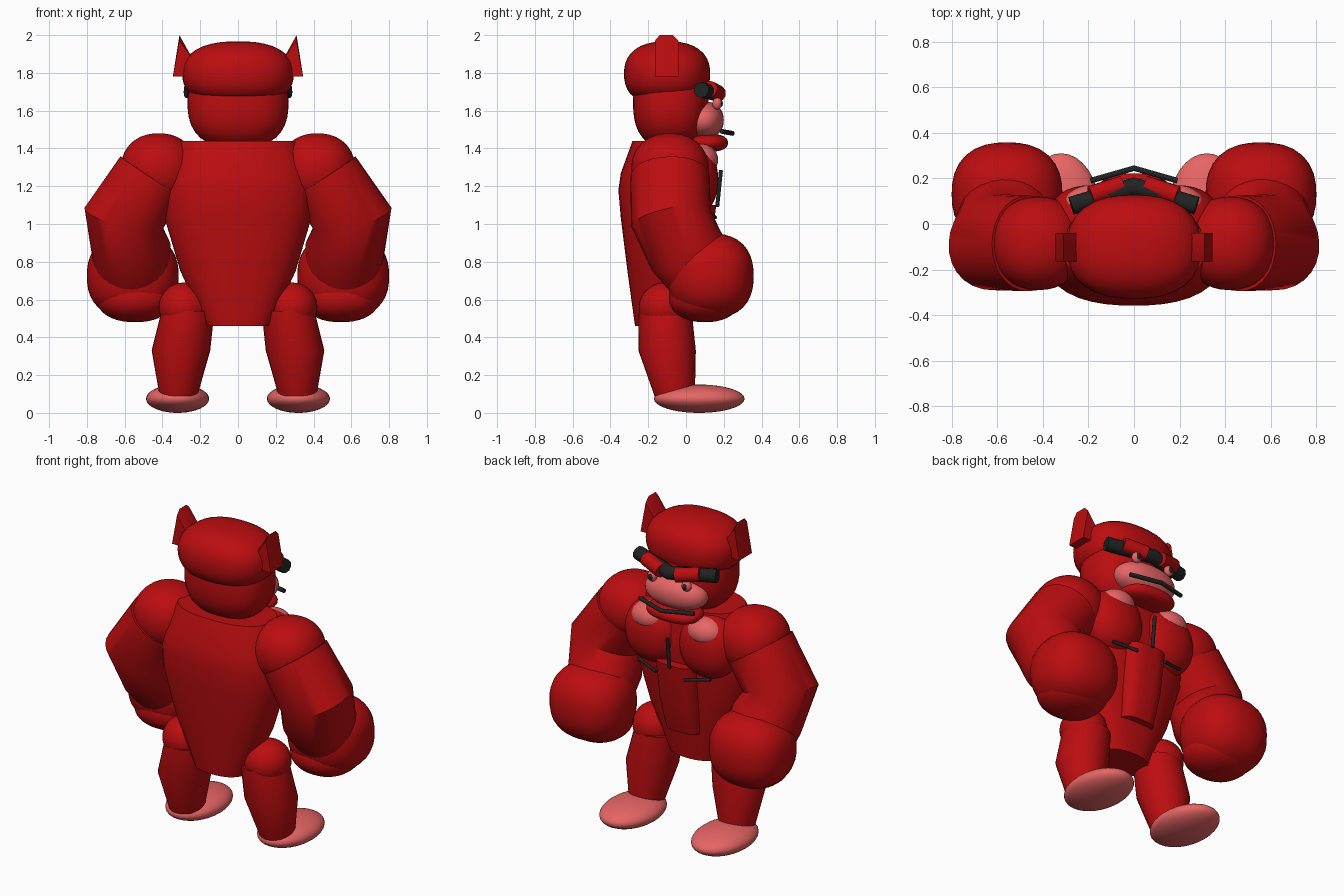
import bpy, bmesh, math
from mathutils import Vector

if "Cube" in bpy.data.objects:
    bpy.data.objects.remove(bpy.data.objects["Cube"])


def material(name, rgb):
    m = bpy.data.materials.new(name)
    m.diffuse_color = (*rgb, 1)
    m.use_nodes = True
    m.node_tree.nodes["Principled BSDF"].inputs["Base Color"].default_value = m.diffuse_color
    return m


RED = material("red fur", (0.50, 0.004, 0.005))
PINK = material("pink skin", (0.80, 0.13, 0.13))
BLACK = material("black", (0.015, 0.017, 0.017))


def finish(name, bm, mat, angle=40):
    bmesh.ops.recalc_face_normals(bm, faces=bm.faces)
    me = bpy.data.meshes.new(name)
    bm.to_mesh(me)
    bm.free()
    me.materials.append(mat)
    ob = bpy.data.objects.new(name, me)
    bpy.context.collection.objects.link(ob)
    bpy.ops.object.select_all(action='DESELECT')
    ob.select_set(True)
    bpy.context.view_layer.objects.active = ob
    bpy.ops.object.shade_smooth_by_angle(angle=math.radians(angle))
    return ob


def blob(name, c, r, mat, n=2.0, floor=None):
    """Ellipsoid, squarer as n grows, with an optional flat underside."""
    bm = bmesh.new()
    bmesh.ops.create_uvsphere(bm, u_segments=32, v_segments=20, radius=1)
    for v in bm.verts:
        k = sum(abs(a) ** n for a in v.co) ** (1 / n)
        v.co = Vector([c[i] + r[i] * v.co[i] / k for i in range(3)])
        if floor is not None:
            v.co.z = max(v.co.z, floor)
    return finish(name, bm, mat)


def loft(name, rings, mat, n=2.0, follow=True, sides=28, angle=40):
    """Skin closed rings (centre, rx, ry), level or turned along the path."""
    pts = [Vector(r[0]) for r in rings]
    bm = bmesh.new()
    loops = []
    for i, (_, rx, ry) in enumerate(rings):
        u, w = Vector((1, 0, 0)), Vector((0, 1, 0))
        if follow:
            t = (pts[min(i + 1, len(pts) - 1)] - pts[max(i - 1, 0)]).normalized()
            ref = Vector((0, 1, 0)) if abs(t.y) < 0.8 else Vector((0, 0, 1))
            u = ref.cross(t).normalized()
            w = t.cross(u)
        loop = []
        for k in range(sides):
            a = 2 * math.pi * k / sides
            x, y = math.cos(a), math.sin(a)
            q = (abs(x) ** n + abs(y) ** n) ** (1 / n)
            loop.append(bm.verts.new(pts[i] + u * (rx * x / q) + w * (ry * y / q)))
        loops.append(loop)
    for a, b in zip(loops, loops[1:]):
        for k in range(sides):
            j = (k + 1) % sides
            bm.faces.new((a[k], a[j], b[j], b[k]))
    bm.faces.new(loops[0])
    bm.faces.new(loops[-1])
    return finish(name, bm, mat, angle)


def rod(name, path, r, mat, sides=10):
    return loft(name, [(p, r, r) for p in path], mat, sides=sides)


# torso and belly
loft("torso", [((0, -.135, .46), .172, .135), ((0, -.13, .75), .305, .18),
               ((0, -.125, 1.03), .388, .22), ((0, -.125, 1.18), .395, .233),
               ((0, -.12, 1.27), .38, .225), ((0, -.105, 1.44), .31, .178)],
     RED, n=2.4, follow=False, sides=40)
loft("belly", [((0, -.01, .65), .115, .085), ((0, .02, .85), .13, .11),
               ((0, .04, 1.10), .14, .12)], RED, n=3.2, follow=False)

# head
blob("head", (0, -.08, 1.64), (.267, .2, .24), RED, n=2.5)
blob("forehead", (0, -.1, 1.795), (.295, .228, .172), RED, n=2.4, floor=1.67)
blob("muzzle", (0, .09, 1.55), (.205, .11, .10), PINK, n=2.2)
blob("lower_lip", (0, .11, 1.43), (.175, .112, .048), RED, n=2.5)
rod("mouth", [(.19, .19, 1.49), (0, .245, 1.48), (-.19, .19, 1.49)], .013, BLACK)
rod("brow_bar", [(.275, .08, 1.71), (0, .165, 1.69), (-.275, .08, 1.71)], .042, BLACK)

for s, side in ((1, "right"), (-1, "left")):
    # face details
    rod("eyelid_" + side, [(s * .19, .125, 1.715), (s * .05, .17, 1.69)], .044, RED)
    blob("eye_" + side, (s * .12, .165, 1.638), (.03, .025, .033), PINK)
    blob("pupil_" + side, (s * .12, .183, 1.638), (.016, .012, .02), BLACK)
    # ear: triangular profile, lower at its front and back ends
    bm = bmesh.new()
    secs = [[bm.verts.new((s * x, y, z)) for x, z in
             ((.31, top), (.345, 1.78), (.25, 1.78), (.238, 1.87))]
            for y, top in ((-.165, 1.97), (-.14, 2.0), (-.07, 2.0), (-.04, 1.97))]
    for a, b in zip(secs, secs[1:]):
        for k in range(4):
            bm.faces.new((a[k], a[(k + 1) % 4], b[(k + 1) % 4], b[k]))
    bm.faces.new(secs[0])
    bm.faces.new(secs[-1])
    finish("ear_" + side, bm, RED, 30)
    # chest
    blob("chest_" + side, (s * .19, .03, 1.235), (.185, .14, .195), RED, n=2.2)
    blob("chest_patch_" + side, (s * .195, .075, 1.34), (.115, .095, .085), PINK)
    rod("chest_crease_" + side, [(s * .10, .155, 1.035), (s * .25, .11, 1.06)], .01, BLACK)
    # arm
    blob("shoulder_" + side, (s * .42, -.085, 1.29), (.2, .205, .19), RED, n=2.2)
    loft("arm_" + side, [((s * .46, -.085, 1.25), .195, .21),
                         ((s * .605, -.08, 1.03), .215, .215),
                         ((s * .565, .0, .86), .21, .21),
                         ((s * .56, .08, .76), .20, .20)], RED, n=2.1)
    blob("fist_" + side, (s * .557, .13, .725), (.243, .228, .225), RED, n=2.4)
    blob("fingers_" + side, (s * .545, .10, .61), (.205, .19, .13), RED, n=2.2)
    # leg
    blob("hip_" + side, (s * .285, -.11, .56), (.135, .14, .13), RED)
    loft("leg_" + side, [((s * .265, -.11, .54), .14, .14),
                         ((s * .302, -.1, .33), .155, .152),
                         ((s * .315, -.06, .09), .10, .107)], RED, follow=False)
    blob("foot_" + side, (s * .32, .07, .075), (.167, .24, .075), PINK)

# chest centre line
rod("chest_line", [(0, .185, 1.285), (0, .165, 1.09)], .011, BLACK)
